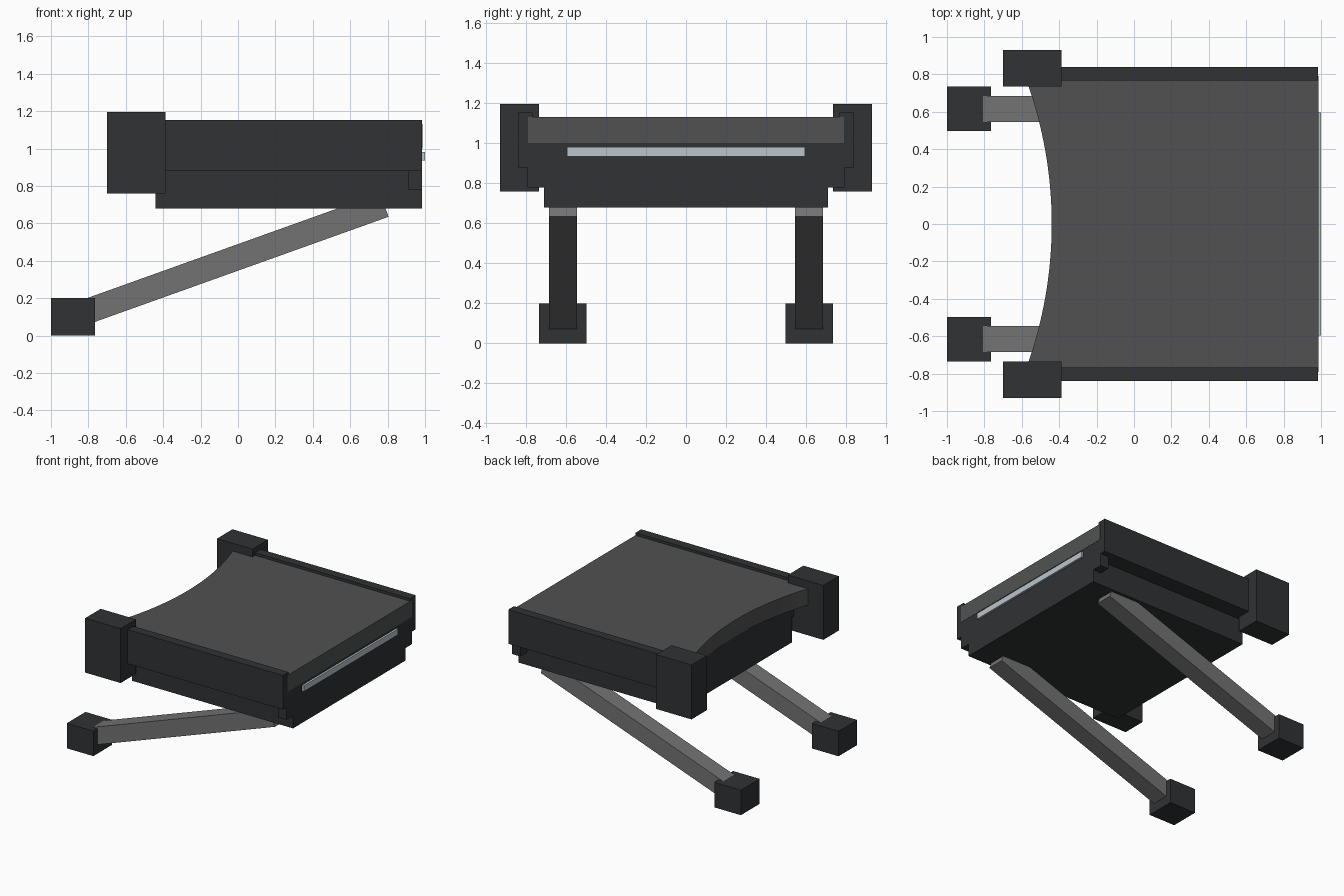
import bpy, bmesh, math
from mathutils import Matrix, Vector

if "Cube" in bpy.data.objects:
    bpy.data.objects.remove(bpy.data.objects["Cube"])


def material(name, rgb):
    m = bpy.data.materials.new(name)
    m.diffuse_color = (*rgb, 1)
    m.use_nodes = True
    m.node_tree.nodes["Principled BSDF"].inputs["Base Color"].default_value = m.diffuse_color
    return m


DARK = material("dark_plastic", (0.03, 0.032, 0.034))
GREY = material("mat_grey", (0.082, 0.083, 0.085))
METAL = material("leg_grey", (0.17, 0.17, 0.17))
LIGHT = material("light_strip", (0.5, 0.56, 0.6))


def prism(name, points, depth, mat):
    """Closed 3D outline extruded along the depth vector."""
    bm = bmesh.new()
    face = bm.faces.new([bm.verts.new(p) for p in points])
    ext = bmesh.ops.extrude_face_region(bm, geom=[face])
    new = [v for v in ext["geom"] if isinstance(v, bmesh.types.BMVert)]
    bmesh.ops.translate(bm, vec=Vector(depth), verts=new)
    bmesh.ops.recalc_face_normals(bm, faces=bm.faces)
    mesh = bpy.data.meshes.new(name)
    bm.to_mesh(mesh)
    bm.free()
    mesh.materials.append(mat)
    obj = bpy.data.objects.new(name, mesh)
    bpy.context.collection.objects.link(obj)
    return obj


def box(name, x, y, z, mat):
    pts = [(x[0], y[0], z[0]), (x[1], y[0], z[0]), (x[1], y[1], z[0]), (x[0], y[1], z[0])]
    return prism(name, pts, (0, 0, z[1] - z[0]), mat)


def mirror(obj):
    """Copy across the centre plane y = 0."""
    mod = obj.modifiers.new("mirror", "MIRROR")
    mod.use_axis = (False, True, False)
    mod.use_clip = False
    return obj


# stepped body under the top pad
half = [(0.71, 0.68), (0.71, 0.88), (0.78, 0.88), (0.78, 1.0)]
outline = half + [(-y, z) for y, z in reversed(half)]
prism("body", [(-0.44, y, z) for y, z in outline], (1.424, 0, 0), DARK)

# top pad with a concave edge
n, radius = 32, 2.25
arc = []
for i in range(n + 1):
    y = -0.79 + 1.58 * i / n
    arc.append((-0.44 - radius + math.sqrt(radius ** 2 - y * y), y, 1.0))
prism("top_pad", arc + [(0.986, 0.79, 1.0), (0.986, -0.79, 1.0)], (0, 0, 0.132), GREY)

# light strip on the end
box("end_strip", (0.97, 1.0), (-0.595, 0.595), (0.935, 0.982), LIGHT)

# side rails, corner blocks, small end lugs and feet
mirror(box("side_rail", (-0.5, 0.984), (0.768, 0.84), (0.88, 1.153), DARK))
mirror(box("corner_block", (-0.7, -0.387), (0.735, 0.93), (0.76, 1.195), DARK))
mirror(box("end_lug", (0.91, 0.984), (0.70, 0.793), (0.78, 0.885), DARK))
mirror(box("foot", (-1.0, -0.765), (0.498, 0.735), (0, 0.2), DARK))

# slanted legs
low, high = Vector((-0.765, 0.545, 0.073)), Vector((0.805, 0.545, 0.635))
d = (high - low).normalized()
up = Vector((-d.z, 0, d.x)) * 0.134
mirror(prism("leg", [low, high, high + up, low + up], (0, 0.14, 0), METAL))
